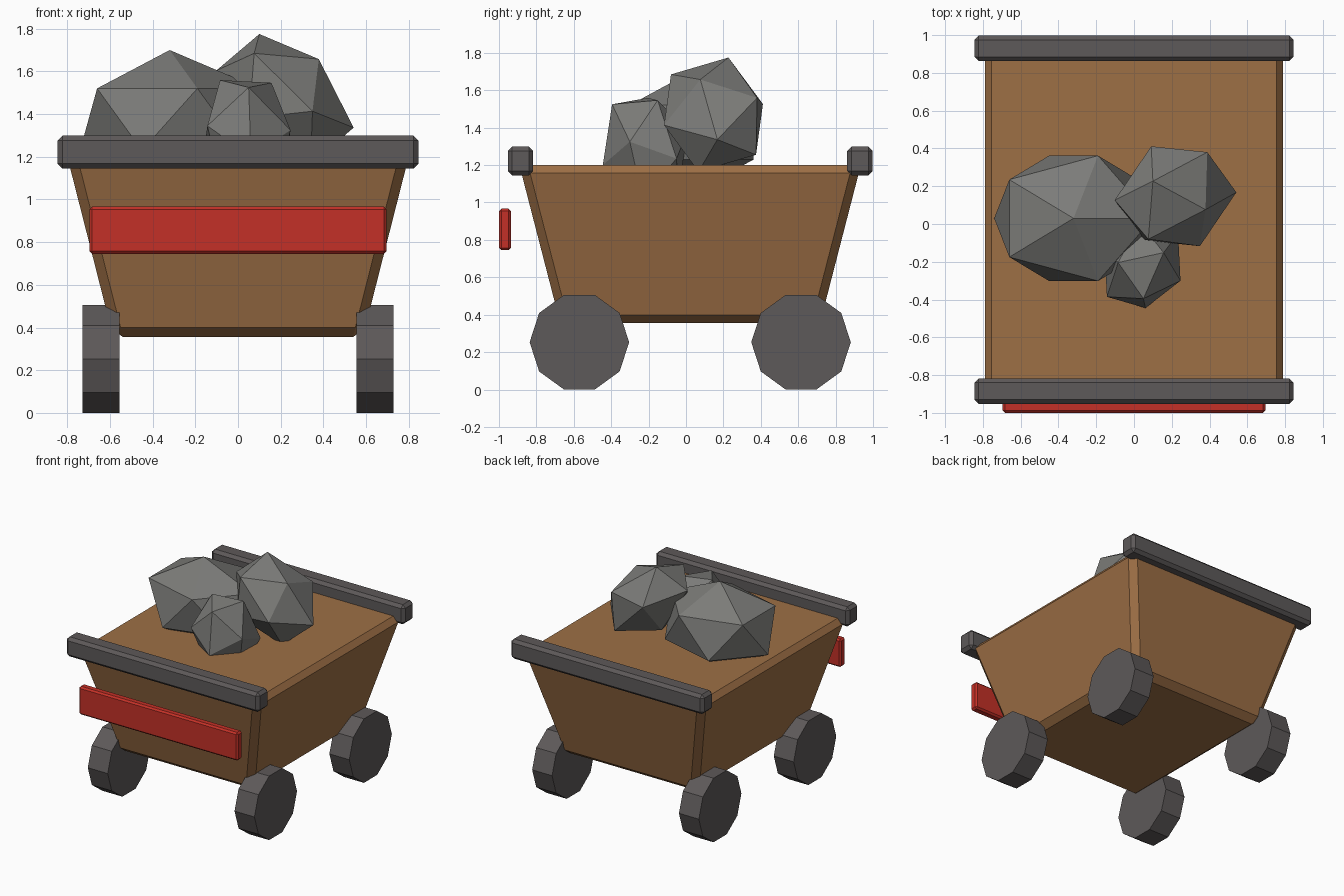
import bpy, bmesh
from math import radians
from mathutils import Matrix, Vector

if "Cube" in bpy.data.objects:
    bpy.data.objects.remove(bpy.data.objects["Cube"])


def material(name, rgb):
    m = bpy.data.materials.new(name)
    m.diffuse_color = (*rgb, 1)
    m.use_nodes = True
    m.node_tree.nodes["Principled BSDF"].inputs["Base Color"].default_value = m.diffuse_color
    return m


WOOD = material("wood", (0.34, 0.16, 0.06))
RED = material("red_paint", (0.55, 0.03, 0.02))
IRON = material("iron", (0.11, 0.10, 0.10))
STONE = material("stone", (0.20, 0.20, 0.19))


def finish(bm, name, mat):
    mesh = bpy.data.meshes.new(name)
    bm.to_mesh(mesh)
    bm.free()
    obj = bpy.data.objects.new(name, mesh)
    bpy.context.collection.objects.link(obj)
    mesh.materials.append(mat)
    return obj


def box(name, centre, size, bevel, mat, bottom_scale=(1, 1)):
    """Chamfered box, optionally tapered towards the bottom."""
    bm = bmesh.new()
    bmesh.ops.create_cube(bm, size=1)
    for v in bm.verts:
        if v.co.z < 0:
            v.co.x *= bottom_scale[0]
            v.co.y *= bottom_scale[1]
        v.co = Vector(a * b + c for a, b, c in zip(v.co, size, centre))
    bmesh.ops.bevel(bm, geom=bm.edges[:], offset=bevel, segments=1,
                    affect='EDGES', profile=0.5)
    finish(bm, name, mat)


def wheel(name, x, y):
    bm = bmesh.new()
    bmesh.ops.create_cone(bm, cap_ends=True, segments=10,
                          radius1=0.266, radius2=0.266, depth=0.174)
    turn = Matrix.Rotation(radians(90), 4, 'X') @ Matrix.Rotation(radians(90), 4, 'Y')
    # axle along x, flat edge on the ground
    turn = Matrix(((0, 0, 1, 0), (1, 0, 0, 0), (0, 1, 0, 0), (0, 0, 0, 1)))
    spin = Matrix.Rotation(radians(90), 4, 'Z')
    bm.transform(turn @ spin)
    low = min(v.co.z for v in bm.verts)
    if len([v for v in bm.verts if v.co.z < low + 0.001]) < 4:
        bm.transform(Matrix.Rotation(radians(18), 4, 'X'))
    bm.transform(Matrix.Translation((x, y, 0.253)))
    finish(bm, name, IRON)


def rock(name, centre, ax, ay, az):
    """Icosahedron stretched along three given axes."""
    bm = bmesh.new()
    bmesh.ops.create_icosphere(bm, subdivisions=1, radius=1)
    m = Matrix((ax, ay, az)).transposed().to_4x4()
    m.translation = centre
    bm.transform(m)
    finish(bm, name, STONE)


# Tapered wagon tub
box("tub", (0, 0.022, 0.778), (1.60, 1.826, 0.845), 0.045, WOOD, (0.731, 0.761))

# End rails and red front bumper
box("front_rail", (0, -0.885, 1.222), (1.69, 0.136, 0.155), 0.023, IRON)
box("back_rail", (0, 0.93, 1.222), (1.69, 0.136, 0.155), 0.023, IRON)
box("front_board", (0, -0.968, 0.856), (1.392, 0.064, 0.222), 0.013, RED)

# Wheels
for side, x in (("left", -0.642), ("right", 0.642)):
    for end, y in (("front", -0.57), ("back", 0.615)):
        wheel(f"{end}_{side}_wheel", x, y)

# Rock load
rock("large_rock", (-0.32, 0.03, 1.375), (0.47, 0, 0), (0, 0.39, 0), (0, 0, 0.325))
rock("tall_rock", (0.22, 0.147, 1.47),
     (-0.30, -0.063, -0.003), (-0.009, -0.289, 0.093), (-0.12, 0.08, 0.305))
rock("small_rock", (0.045, -0.218, 1.29),
     (0.015, -0.165, -0.218), (0.229, 0.05, -0.012), (0.005, -0.177, 0.235))
